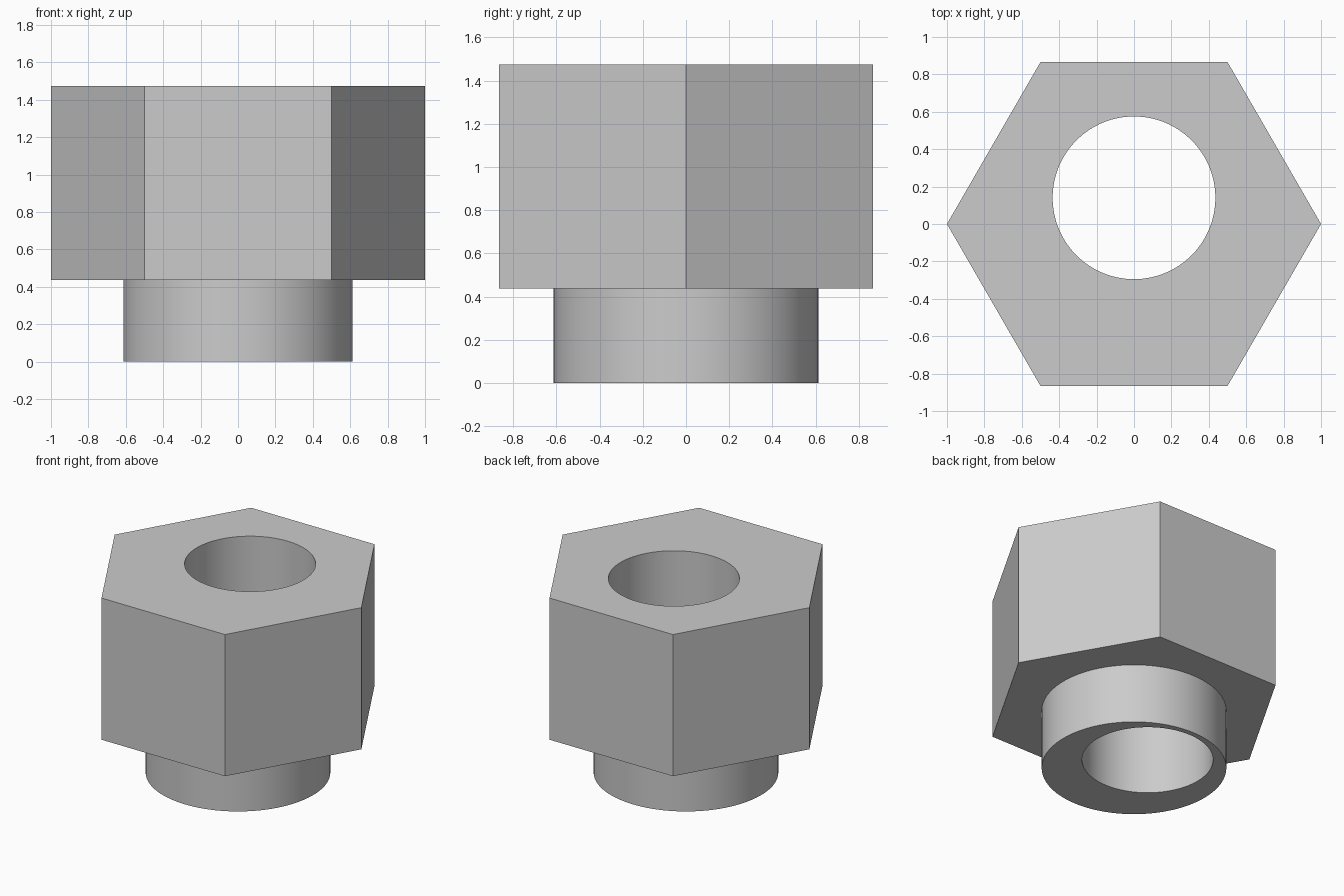
import bpy
import math

cube = bpy.data.objects.get("Cube")
if cube:
    bpy.data.objects.remove(cube, do_unlink=True)

HEX_BOTTOM, HEX_TOP = 0.437, 1.475
NECK_RADIUS = 0.613
BORE_RADIUS, BORE_Y = 0.435, 0.14

# Single plain grey
grey = bpy.data.materials.new("plain_grey")
grey.use_nodes = True
colour = (0.6, 0.6, 0.6, 1)
grey.diffuse_color = colour
grey.node_tree.nodes["Principled BSDF"].inputs["Base Color"].default_value = colour


def prism(name, sides, radius, bottom, top, y=0, turn=0):
    """Upright prism or cylinder between two heights."""
    bpy.ops.mesh.primitive_cylinder_add(
        vertices=sides, radius=radius, depth=top - bottom,
        location=(0, y, (bottom + top) / 2), rotation=(0, 0, turn))
    obj = bpy.context.object
    obj.name = name
    obj.data.materials.append(grey)
    return obj


def combine(target, tool, operation):
    """Apply a boolean and remove the tool object."""
    tool.hide_render = True
    mod = target.modifiers.new(operation.lower(), 'BOOLEAN')
    mod.operation = operation
    mod.solver = 'EXACT'
    mod.object = tool
    bpy.ops.object.select_all(action='DESELECT')
    target.select_set(True)
    bpy.context.view_layer.objects.active = target
    bpy.ops.object.modifier_apply(modifier=mod.name)
    bpy.data.objects.remove(tool, do_unlink=True)


# Hexagonal head with corners on the x axis
body = prism("hex_bushing", 6, 1, HEX_BOTTOM, HEX_TOP, turn=math.pi / 6)

# Round neck, sunk slightly into the head
neck = prism("neck", 128, NECK_RADIUS, 0, HEX_BOTTOM + 0.2)
combine(body, neck, 'UNION')

# Off-centre bore right through both
bore = prism("bore_cutter", 128, BORE_RADIUS, -0.2, HEX_TOP + 0.2, y=BORE_Y)
combine(body, bore, 'DIFFERENCE')

# Smooth round walls, sharp edges elsewhere
bpy.ops.object.shade_smooth_by_angle(angle=math.radians(30))
